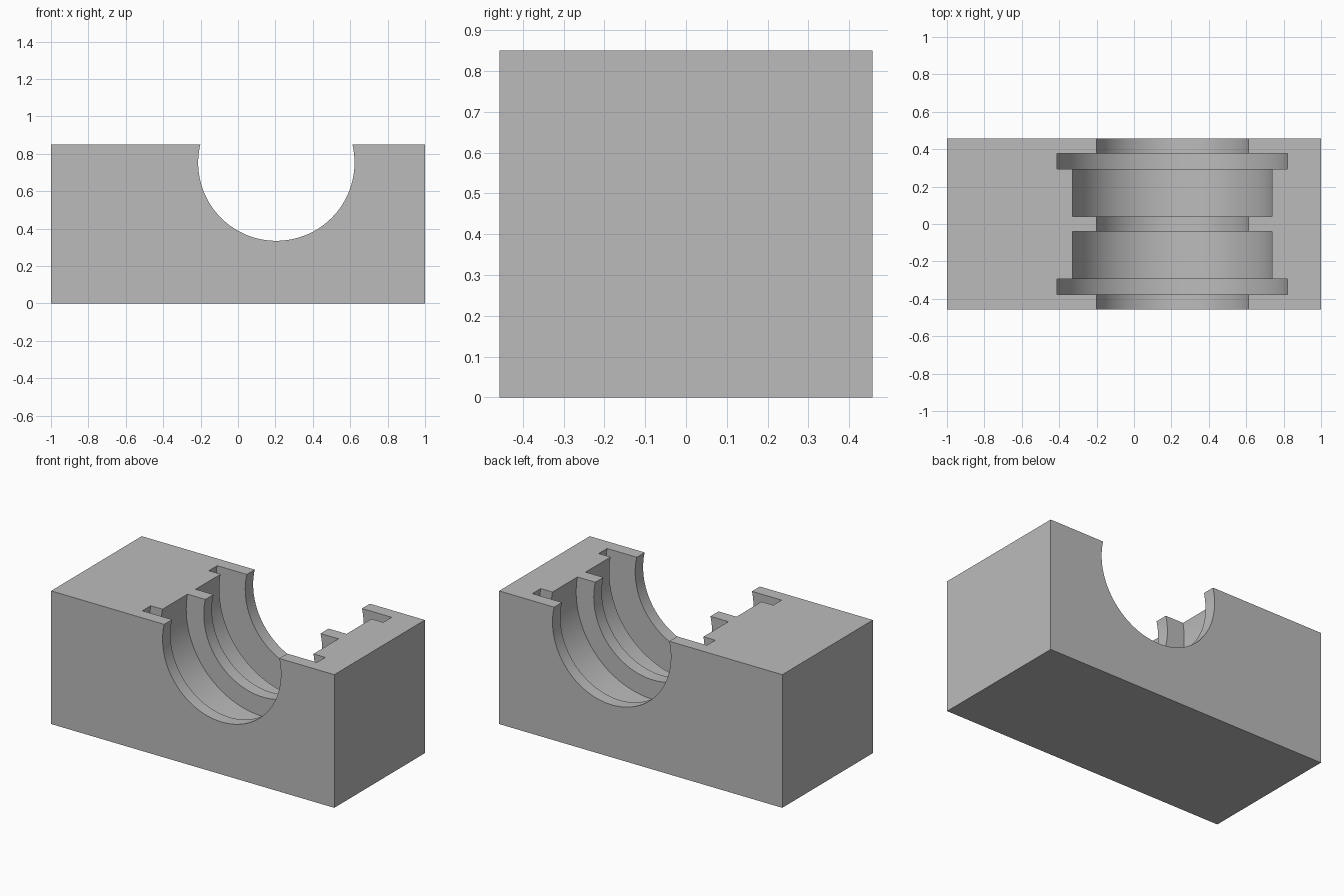
import bpy, bmesh, math

if "Cube" in bpy.data.objects:
    bpy.data.objects.remove(bpy.data.objects["Cube"])

CX, CZ = 0.205, 0.753            # bore axis
W, D, H = 2.0, 0.914, 0.85       # block size
SEGMENTS = 128

grey = bpy.data.materials.new("plain grey")
grey.diffuse_color = (0.5, 0.5, 0.5, 1)
grey.use_nodes = True
grey.node_tree.nodes["Principled BSDF"].inputs["Base Color"].default_value = grey.diffuse_color


def make_object(name, bm):
    bmesh.ops.recalc_face_normals(bm, faces=bm.faces)
    mesh = bpy.data.meshes.new(name)
    bm.to_mesh(mesh)
    bm.free()
    mesh.materials.append(grey)
    obj = bpy.data.objects.new(name, mesh)
    bpy.context.collection.objects.link(obj)
    return obj


# Solid block standing on the ground
bm = bmesh.new()
bmesh.ops.create_cube(bm, size=1)
for v in bm.verts:
    v.co = (v.co.x * W, v.co.y * D, (v.co.z + 0.5) * H)
block = make_object("bearing_block", bm)

# Stepped bore: half profile as (y, radius), mirrored about y = 0
half = [(0.041, 0.418), (0.041, 0.542), (0.293, 0.542), (0.293, 0.624),
        (0.377, 0.624), (0.377, 0.418), (0.6, 0.418)]
profile = [(-y, r) for y, r in reversed(half)] + half

bm = bmesh.new()
rings = []
for y, r in profile:
    angles = [2 * math.pi * i / SEGMENTS for i in range(SEGMENTS)]
    rings.append([bm.verts.new((CX + r * math.cos(a), y, CZ + r * math.sin(a)))
                  for a in angles])
for a, b in zip(rings, rings[1:]):
    for i in range(SEGMENTS):
        j = (i + 1) % SEGMENTS
        bm.faces.new((a[i], a[j], b[j], b[i]))
bm.faces.new(rings[0])
bm.faces.new(rings[-1])
cutter = make_object("bore_cutter", bm)
cutter.hide_render = True

# Cut the bore and its grooves out of the block
mod = block.modifiers.new("bore", 'BOOLEAN')
mod.operation = 'DIFFERENCE'
mod.solver = 'EXACT'
mod.object = cutter
bpy.context.view_layer.objects.active = block
block.select_set(True)
bpy.ops.object.modifier_apply(modifier=mod.name)
bpy.data.objects.remove(cutter)

# Smooth bore walls, crisp edges
bpy.ops.object.shade_smooth_by_angle(angle=math.radians(30))
